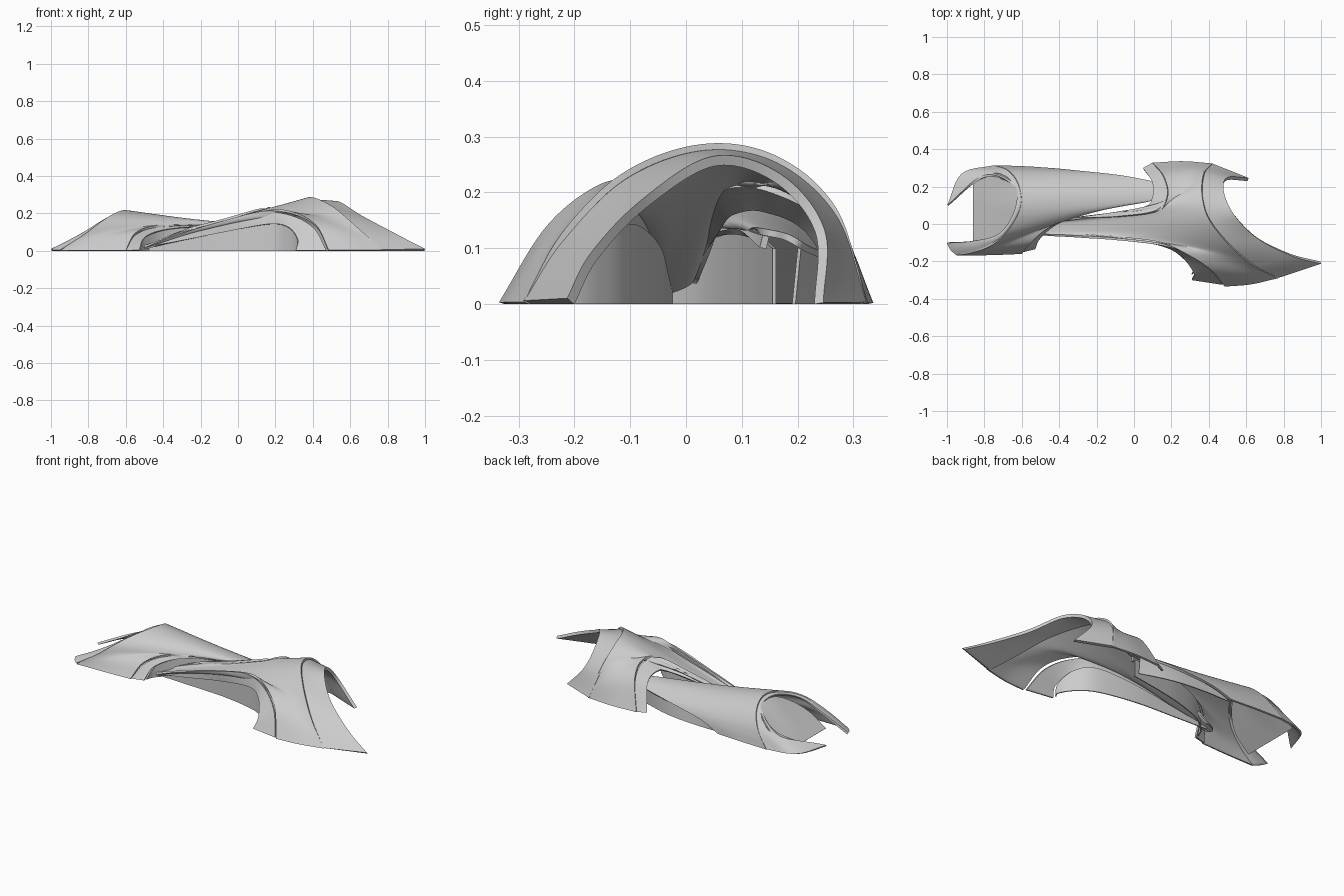
import bpy
import math
from mathutils import Vector

if "Cube" in bpy.data.objects:
    bpy.data.objects.remove(bpy.data.objects["Cube"])


def spline(pts, n):
    """Sample n+1 points of a Catmull-Rom curve."""
    p = [Vector(q) for q in pts]
    p = [2 * p[0] - p[1]] + p + [2 * p[-1] - p[-2]]
    out = []
    for i in range(n + 1):
        s = i / n * (len(p) - 3)
        k = min(int(s), len(p) - 4)
        t = s - k
        a, b, c, d = p[k:k + 4]
        out.append(0.5 * (2 * b + (c - a) * t + (2 * a - 5 * b + 4 * c - d) * t * t
                          + (3 * b - a - 3 * c + d) * t ** 3))
    return out


def loft(name, ribs, thick=0.012, n=84, m=14):
    """Smooth thin shell through a few rib curves, kept on the ground plane."""
    rows = [spline(r, n) for r in ribs]
    cols = [spline([r[i] for r in rows], m) for i in range(n + 1)]
    w = m + 1
    faces = [(i * w + j, i * w + j + 1, (i + 1) * w + j + 1, (i + 1) * w + j)
             for i in range(n) for j in range(m)]
    mesh = bpy.data.meshes.new(name)
    mesh.from_pydata([v for c in cols for v in c], [], faces)
    ob = bpy.data.objects.new(name, mesh)
    bpy.context.collection.objects.link(ob)
    mod = ob.modifiers.new("thickness", 'SOLIDIFY')
    mod.thickness = thick
    mod.offset = 0
    bpy.ops.object.select_all(action='DESELECT')
    bpy.context.view_layer.objects.active = ob
    ob.select_set(True)
    bpy.ops.object.modifier_apply(modifier=mod.name)
    for v in ob.data.vertices:
        v.co.z = max(v.co.z, 0)
        v.co.x = min(max(v.co.x, -1), 1)
    bpy.ops.object.shade_smooth_by_angle(angle=math.radians(35))
    return ob


def shift(pts, dx=0, dy=0, dz=0):
    return [(x + dx, y + dy, max(z + dz, 0)) for x, y, z in pts]


def ground(pts):
    return [(x, y, 0) for x, y, z in pts]


def resample(pts, count):
    return [tuple(v) for v in spline(pts, count - 1)]


def between(a, b, dy=0):
    """Rib halfway between two ribs, legs swelling outwards by dy."""
    k = len(a) - 1
    return [((p[0] + q[0]) / 2, (p[1] + q[1]) / 2 + dy * (2 * i / k - 1) ** 3,
             (p[2] + q[2]) / 2) for i, (p, q) in enumerate(zip(a, b))]


# Large shell: the seam arch flows into a beam between two side openings
big_seam = [(.77, -.285, 0), (.64, -.22, .12), (.51, -.11, .23), (.4, .03, .281),
            (.365, .16, .26), (.375, .265, .168), (.42, .318, 0)]
big_front = [(.485, -.33, 0), (.42, -.25, .13), (.3, -.17, .2), (.15, -.11, .215),
             (-.1, -.08, .155), (-.33, -.065, .085), (-.53, -.05, .012)]
big_back = [(-.53, .0, .012), (-.3, .03, .105), (-.08, .04, .165), (.12, .07, .222),
            (.18, .15, .22), (.16, .25, .16), (.1, .322, 0)]
seam14 = resample(big_seam, 14)
edge14 = big_front + big_back
loft("large_shell", [seam14, between(seam14, edge14, .01), edge14], n=156, m=20)

# Hood over the large mouth
big_mouth = [(.998, -.207, .004), (.84, -.165, .085), (.66, -.075, .18), (.535, .05, .256),
             (.48, .165, .225), (.495, .24, .13), (.61, .238, 0)]
loft("large_hood", [shift(big_seam, -.01, 0, -.014), big_mouth], .018)

# Inset trims and wall of the large shell's openings
front_in = [(.31, -.295, 0), (.32, -.26, .06), (.27, -.185, .125), (.17, -.12, .143),
            (-.05, -.075, .105), (-.3, -.06, .055), (-.52, -.05, .012)]
back_in = [(-.45, .01, .03), (-.27, .037, .09), (-.1, .062, .135), (.06, .09, .165),
           (.1, .14, .17), (.1, .22, .13), (.05, .295, 0)]
loft("front_opening_trim", [shift(big_front, -.012, .01, -.014), front_in])
loft("back_opening_trim", [shift(big_back, 0, 0, -.014), back_in])
wall = shift(front_in, 0, .025, 0)
loft("front_wall", [wall, ground(wall)], .006)

# Small shell: tapers towards the large one and slips beneath it
small_seam = [(-.95, -.162, 0), (-.82, -.135, .09), (-.7, -.06, .175), (-.61, .08, .213),
              (-.615, .2, .185), (-.67, .28, .1), (-.75, .308, 0)]
small_edge = [(-.6, -.155, 0), (-.55, -.095, .09), (-.44, -.01, .13), (-.25, .06, .14),
              (-.08, .1, .138), (.13, .135, .13)]
small_back = [(.13, .215, .1), (-.02, .248, .085), (-.15, .265, .07), (-.3, .28, .045),
              (-.42, .292, 0)]
seam12 = resample(small_seam, 12)
edge12 = small_edge + [(.15, .18, .12)] + small_back
small_mid = [(x, y, z - .008 * z / .2) for x, y, z in between(seam12, edge12, .003)]
loft("small_shell", [seam12, small_mid, edge12], n=132, m=20)

# Hood with two prongs at the small mouth
small_mouth = [(-.998, -.1, .004), (-.86, -.09, .075), (-.715, -.05, .16), (-.635, .08, .203),
               (-.64, .2, .17), (-.8, .255, .08), (-.995, .1, .008)]
mid = between(small_seam, small_mouth)
mid[-1] = (-.92, .265, 0)
mid[0] = (-.98, -.135, 0)
loft("small_hood", [shift(small_seam, 0, 0, -.008), mid, small_mouth])

# Sloping end panel set into the small mouth
panel = [(-.86, -.09, .002), (-.75, -.07, .09), (-.66, .01, .165), (-.625, .1, .195),
         (-.635, .2, .175), (-.72, .27, .11), (-.86, .25, .002)]
loft("end_panel", [panel, [(-.86, y, .003) for x, y, z in panel]], .004)

# Small shell trim and walls
small_in = [(-.53, -.13, 0), (-.5, -.07, .07), (-.4, .01, .11), (-.23, .07, .128),
            (-.07, .105, .125), (.13, .138, .1)]
loft("small_opening_trim", [shift(small_edge, 0, .008, -.008), small_in])
inner = shift(small_in, 0, .02, 0)
loft("small_opening_wall", [inner, ground(inner)], .006)
side = shift(small_back, 0, -.012, 0)
loft("small_side_wall", [side, [(x, y - .01 + .02 * math.sin(i * math.pi / 4), 0)
                                for i, (x, y, z) in enumerate(side)]], .006)
